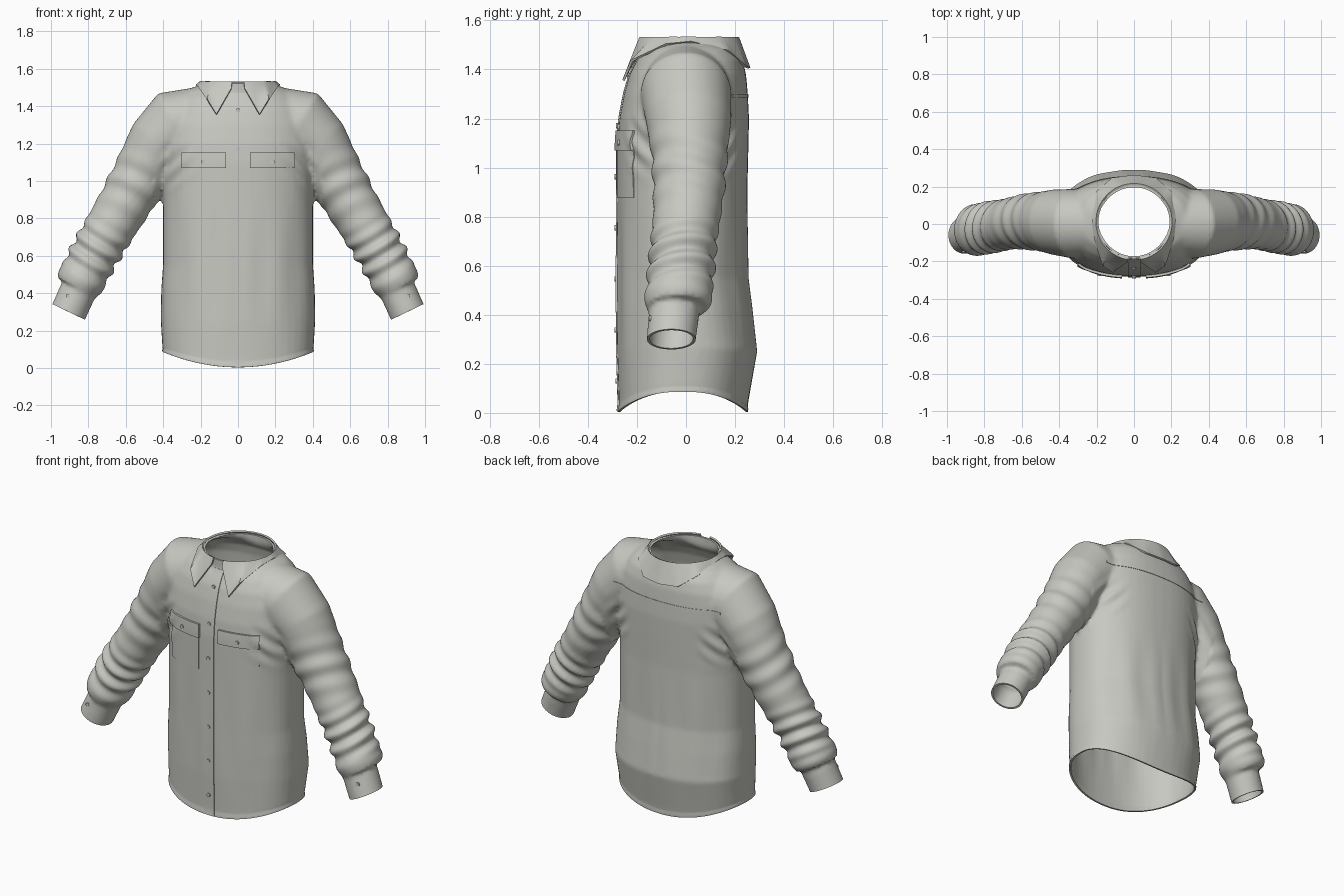
import bpy, bmesh, math
from mathutils import Vector, Matrix
from mathutils.bvhtree import BVHTree

if "Cube" in bpy.data.objects:
    bpy.data.objects.remove(bpy.data.objects["Cube"])

cloth = bpy.data.materials.new("light_grey_cloth")
cloth.use_nodes = True
COLOR = (0.58, 0.58, 0.54, 1)
cloth.diffuse_color = COLOR
bsdf = next(n for n in cloth.node_tree.nodes if n.type == 'BSDF_PRINCIPLED')
bsdf.inputs["Base Color"].default_value = COLOR
bsdf.inputs["Roughness"].default_value = 0.8


def make_object(name, bm):
    mesh = bpy.data.meshes.new(name)
    bm.to_mesh(mesh)
    bm.free()
    ob = bpy.data.objects.new(name, mesh)
    bpy.context.scene.collection.objects.link(ob)
    return ob


def bake(ob):
    """Apply all modifiers."""
    bpy.context.view_layer.update()
    deps = bpy.context.evaluated_depsgraph_get()
    mesh = bpy.data.meshes.new_from_object(ob.evaluated_get(deps))
    ob.modifiers.clear()
    ob.data = mesh


def finish(ob, thickness=0, offset=-1):
    """Give the sheet thickness, smooth shading and its material."""
    if thickness:
        mod = ob.modifiers.new("thickness", 'SOLIDIFY')
        mod.thickness, mod.offset = thickness, offset
        bake(ob)
    ob.data.materials.clear()
    ob.data.materials.append(cloth)
    for p in ob.data.polygons:
        p.use_smooth = True
        p.material_index = 0
    ob.data.set_sharp_from_angle(angle=math.radians(40))


def loft(bm, rings):
    """Closed skin through a list of equally long point rings."""
    loops = [[bm.verts.new(p) for p in ring] for ring in rings]
    n = len(loops[0])
    for a, b in zip(loops, loops[1:]):
        for i in range(n):
            bm.faces.new((a[i], a[(i + 1) % n], b[(i + 1) % n], b[i]))
    bm.faces.new(loops[0][::-1])
    bm.faces.new(loops[-1])


ANGLES = [2 * math.pi * i / 48 for i in range(48)]


def spow(v, e):
    return math.copysign(abs(v) ** e, v)


def torso_ring(z, half, front, back):
    mid, depth = (front + back) / 2, (back - front) / 2
    return [(half * spow(math.cos(a), 0.87), mid + depth * spow(math.sin(a), 0.87), z)
            for a in ANGLES]


def tube_rings(path, side):
    """Rings square to a path of (x, y, z, in-plane radius, depth radius)."""
    rings = []
    for i, (x, y, z, r, ry) in enumerate(path):
        a, b = path[max(i - 1, 0)], path[min(i + 1, len(path) - 1)]
        t = Vector((b[0] - a[0], b[2] - a[2])).normalized()
        rings.append([(side * (x - t.y * r * math.cos(k)), y + ry * math.sin(k),
                       z + t.x * r * math.cos(k)) for k in ANGLES])
    return rings


# Solid torso, neck, sleeves and cuffs, fused into one skin
TORSO = [(-0.06, 0.395, -0.275, 0.24), (0.05, 0.405, -0.275, 0.255), (0.25, 0.413, -0.28, 0.29),
         (0.42, 0.408, -0.28, 0.27), (0.55, 0.398, -0.28, 0.253), (0.9, 0.4, -0.28, 0.25),
         (1.1, 0.41, -0.28, 0.255), (1.2, 0.415, -0.272, 0.257), (1.3, 0.405, -0.253, 0.252),
         (1.38, 0.375, -0.23, 0.245), (1.44, 0.33, -0.2, 0.23), (1.485, 0.28, -0.16, 0.2),
         (1.508, 0.22, -0.11, 0.15)]
SLEEVE = [(0.2, 0, 1.34, 0.165, 0.17), (0.32, 0, 1.3, 0.2, 0.185), (0.42, 0.01, 1.2, 0.175, 0.175),
          (0.51, 0.015, 1.04, 0.156, 0.153), (0.615, 0.01, 0.865, 0.14, 0.142),
          (0.75, -0.015, 0.64, 0.13, 0.13), (0.84, -0.03, 0.47, 0.126, 0.135),
          (0.86, -0.035, 0.43, 0.116, 0.128)]
CUFF = [(0.82, -0.045, 0.48, 0.095, 0.1), (0.865, -0.05, 0.39, 0.098, 0.103),
        (0.905, -0.06, 0.3, 0.097, 0.1), (0.925, -0.06, 0.257, 0.097, 0.1)]

bm = bmesh.new()
loft(bm, [torso_ring(*row) for row in TORSO])
loft(bm, [[(0.196 * math.cos(a), 0.012 + 0.196 * math.sin(a), z) for a in ANGLES]
          for z in (1.36, 1.57)])
for side in (-1, 1):
    loft(bm, tube_rings(SLEEVE, side))
    loft(bm, tube_rings(CUFF, side))
bmesh.ops.recalc_face_normals(bm, faces=bm.faces)
shirt = make_object("shirt_body", bm)
fuse = shirt.modifiers.new("fuse", 'REMESH')
fuse.mode, fuse.voxel_size = 'VOXEL', 0.012
soft = shirt.modifiers.new("soften", 'SMOOTH')
soft.factor, soft.iterations = 0.5, 6
bake(shirt)

# Openings at neck, hem and cuffs
bm = bmesh.new()
bm.from_mesh(shirt.data)


def cut(keep, co, no):
    faces = [f for f in bm.faces if keep(f.calc_center_median())]
    edges = {e for f in faces for e in f.edges}
    verts = {v for f in faces for v in f.verts}
    bmesh.ops.bisect_plane(bm, geom=list(verts) + list(edges) + faces, plane_co=co,
                           plane_no=no, clear_outer=True)


cut(lambda c: abs(c.x) < 0.3 and c.z > 1.45, (0, 0, 1.522), (0, 0, 1))
cut(lambda c: abs(c.x) < 0.55 and c.z < 0.2, (0, 0, 0.004), (0, 0, -1))
for side in (-1, 1):
    cut(lambda c: c.x * side > 0.7, (side * 0.905, 0, 0.3), (side * 0.43, 0, -0.9))


def bump(v, lo, hi):
    """Smooth hill between lo and hi."""
    return math.sin(math.pi * (v - lo) / (hi - lo)) ** 2 if lo < v < hi else 0


def fold(co):
    """Height of the cloth folds at a point."""
    x, y, z = abs(co.x), co.y, co.z
    along = (x - 0.42) * 0.45 + (1.2 - z) * 0.89
    h = 0
    if x > 0.45:
        across = (x - 0.42) * 0.89 - (1.2 - z) * 0.45
        wave = math.sin(along * 72 + 9 * y + 5 * across)
        h += 0.012 * wave * bump(along, 0.45, 0.9) + 0.006 * bump(along, 0.8, 0.89)
        h += 0.006 * math.sin(along * 50 - 12 * y) * bump(along, 0.0, 0.55)
    else:
        h += 0.003 * math.sin(x * 36) * bump(z, 0.05, 1.0)
        h += 0.007 * math.sin((x + z) * 55) * bump(x, 0.2, 0.46) * bump(z, 0.92, 1.25)
        h += 0.004 * (z < 0.025)
    return h


bm.normal_update()
for v in bm.verts:
    v.co += v.normal * fold(v.co)
    if abs(v.co.x) < 0.55 and v.co.z < 0.3:
        v.co.z += 0.082 * min(1, (v.co.x / 0.4) ** 2) * (1 - v.co.z / 0.3)
bm.normal_update()
surface = BVHTree.FromBMesh(bm)
bm.to_mesh(shirt.data)
bm.free()
finish(shirt, 0.011)


def hit(x, z, facing=-1):
    point = surface.ray_cast(Vector((x, 2 * facing, z)), Vector((0, -facing, 0)))[0]
    return point or Vector((x, 0.2 * facing, z))


def patch(name, x0, x1, z0, z1, height, facing=-1):
    """Panel of cloth lying on the front or back of the shirt."""
    bm = bmesh.new()
    nx, nz = max(2, round((x1 - x0) / 0.02)), max(2, round((z1 - z0) / 0.02))
    if facing > 0:
        x0, x1 = x1, x0
    rows = []
    for j in range(nz + 1):
        z = z0 + (z1 - z0) * j / nz
        xs = [x0 + (x1 - x0) * i / nx for i in range(nx + 1)]
        rows.append([bm.verts.new(hit(x, z, facing) + Vector((0, facing * height, 0)))
                     for x in xs])
    for a, b in zip(rows, rows[1:]):
        for i in range(nx):
            bm.faces.new((a[i], a[i + 1], b[i + 1], b[i]))
    finish(make_object(name, bm), height + 0.003)


def button(name, x, z, height):
    bm = bmesh.new()
    place = Matrix.Translation(hit(x, z) + Vector((0, -height, 0)))
    bmesh.ops.create_cone(bm, cap_ends=True, segments=16, radius1=0.011, radius2=0.011,
                          depth=0.008, matrix=place @ Matrix.Rotation(math.pi / 2, 4, 'X'))
    finish(make_object(name, bm))


# Button placket, pockets, yoke seam
patch("placket", -0.033, 0.035, 0.008, 1.47, 0.005)
for i in range(7):
    button(f"front_button_{i + 1}", 0, 0.13 + 0.208 * i, 0.007)
for side, word in ((1, "left"), (-1, "right")):
    xa, xb = sorted((side * 0.07, side * 0.295))
    patch(word + "_pocket", xa, xb, 0.875, 1.1, 0.004)
    patch(word + "_pocket_flap", xa - 0.006, xb + 0.006, 1.07, 1.152, 0.013)
    button(word + "_pocket_button", side * 0.185, 1.102, 0.015)
    button(word + "_cuff_button", side * 0.91, 0.385, 0.002)
patch("back_yoke_seam", -0.36, 0.36, 1.285, 1.297, 0.003, 1)

# Folded collar: angle from the front, then the lower edge point
EDGE = [(9, 0.035, -0.2, 1.495), (25, 0.115, -0.255, 1.355), (45, 0.165, -0.222, 1.435),
        (70, 0.21, -0.08, 1.502), (90, 0.222, 0.02, 1.512), (130, 0.2, 0.17, 1.475),
        (158, 0.115, 0.243, 1.412), (180, 0, 0.258, 1.405)]
half = []
for (a0, *p0), (a1, *p1) in zip(EDGE, EDGE[1:]):
    for k in range(6):
        half.append((a0 + (a1 - a0) * k / 6, Vector(p0).lerp(Vector(p1), k / 6)))
half.append((180, Vector(EDGE[-1][1:])))
bm = bmesh.new()
columns = []
for side, part in ((1, half), (-1, half[-2::-1])):
    for angle, low in part:
        a = math.radians(angle)
        top = Vector((0.2 * math.sin(a), 0.012 - 0.2 * math.cos(a), 1.53))
        column = []
        for k in range(6):
            p = top.lerp(low, k / 5)
            column.append(bm.verts.new((side * p.x, p.y, p.z)))
        columns.append(column)
for a, b in zip(columns, columns[1:]):
    for k in range(5):
        bm.faces.new((a[k], a[k + 1], b[k + 1], b[k]))
finish(make_object("collar", bm), 0.01, 0)
